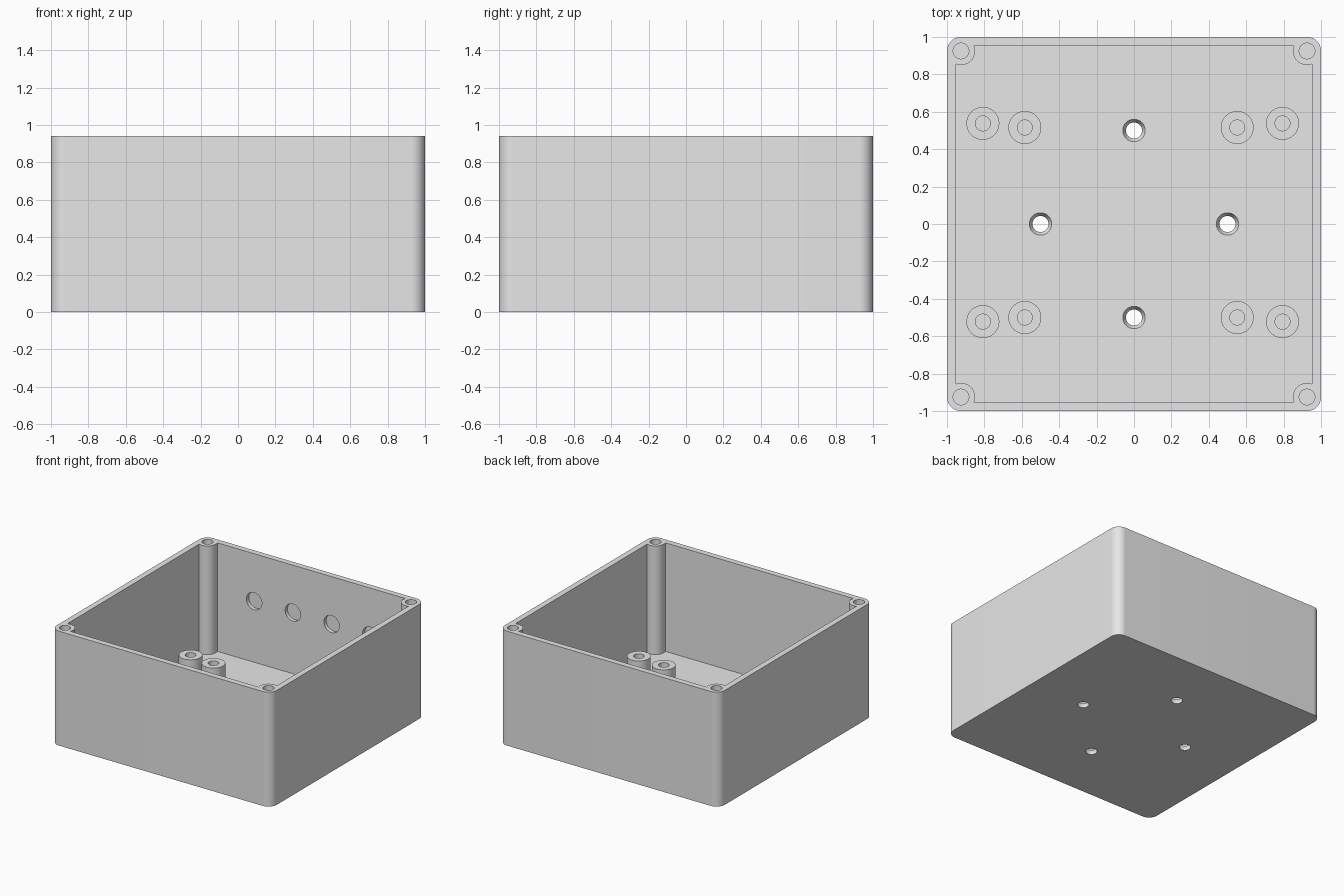
import bpy, bmesh, math
from mathutils import Matrix, Vector

HEIGHT, FLOOR, WALL = 0.94, 0.048, 0.048
POST_R = 0.075
POST_C = 1 - POST_R          # corner post centre, also the corner rounding centre

if "Cube" in bpy.data.objects:
    bpy.data.objects.remove(bpy.data.objects["Cube"], do_unlink=True)

grey = bpy.data.materials.new("light_grey_plastic")
grey.use_nodes = True
grey.diffuse_color = (0.8, 0.8, 0.8, 1)
grey.node_tree.nodes["Principled BSDF"].inputs["Base Color"].default_value = (0.8, 0.8, 0.8, 1)


def make_object(name, bm):
    bmesh.ops.recalc_face_normals(bm, faces=bm.faces)
    mesh = bpy.data.meshes.new(name)
    bm.to_mesh(mesh)
    bm.free()
    mesh.materials.append(grey)
    obj = bpy.data.objects.new(name, mesh)
    bpy.context.collection.objects.link(obj)
    return obj


def activate(obj):
    bpy.ops.object.select_all(action="DESELECT")
    obj.select_set(True)
    bpy.context.view_layer.objects.active = obj


def skin(bm, rings, tube=False):
    """Join rings of points with quads; cap the ends, or loop round for a tube."""
    rings = [[bm.verts.new(p) for p in ring] for ring in rings]
    pairs = list(zip(rings, rings[1:]))
    if tube:
        pairs.append((rings[-1], rings[0]))
    else:
        bm.faces.new(rings[0])
        bm.faces.new(rings[-1])
    for a, b in pairs:
        for i in range(len(a)):
            j = (i + 1) % len(a)
            bm.faces.new((a[i], a[j], b[j], b[i]))


def lathe(bm, profile, matrix, tube=False, sides=48):
    turns = [2 * math.pi * i / sides for i in range(sides)]
    skin(bm, [[matrix @ Vector((r * math.cos(t), r * math.sin(t), z)) for t in turns]
              for r, z in profile], tube)


def corner_prism(start, end, z0, z1, steps=20):
    """Square prism whose four corners follow an arc about the post centres."""
    points = []
    for quarter in range(4):
        turn = Matrix.Rotation(quarter * math.pi / 2, 3, "Z")
        for i in range(steps + 1):
            t = start + (end - start) * i / steps
            points.append(turn @ Vector((POST_C + POST_R * math.cos(t),
                                         POST_C + POST_R * math.sin(t), 0)))
    bm = bmesh.new()
    skin(bm, [[p + Vector((0, 0, z)) for p in points] for z in (z0, z1)])
    return bm


def cut(target, cutter):
    cutter.hide_render = True
    mod = target.modifiers.new("cut", "BOOLEAN")
    mod.operation, mod.solver, mod.object = "DIFFERENCE", "EXACT", cutter
    activate(target)
    bpy.ops.object.modifier_apply(modifier=mod.name)
    bpy.data.objects.remove(cutter, do_unlink=True)


# Rounded box, hollowed so that a round post stays in each corner
box = make_object("enclosure_box", corner_prism(0, math.pi / 2, 0, HEIGHT))
meet = math.acos((POST_R - WALL) / POST_R)
cut(box, make_object("cavity_cutter",
                     corner_prism(-meet, meet - 1.5 * math.pi, FLOOR, HEIGHT + 0.1)))

# Screw holes, countersunk floor holes and blind recesses inside the back wall
holes = bmesh.new()
for sx in (-1, 1):
    for sy in (-1, 1):
        lathe(holes, [(0.042, 0.5), (0.042, HEIGHT + 0.1)],
              Matrix.Translation((sx * POST_C, sy * POST_C, 0)))
for x, y in ((0.5, 0), (-0.5, 0), (0, 0.5), (0, -0.5)):
    lathe(holes, [(0.043, -0.1), (0.043, 0.015), (0.06, FLOOR), (0.06, 0.1)],
          Matrix.Translation((x, y, 0)))
for i in range(4):
    x = -0.52 + 0.352 * i
    lathe(holes, [(0.07, -0.1), (0.07, 0.03)],
          Matrix.Translation((x, 1 - WALL, 0.55)) @ Matrix.Rotation(-math.pi / 2, 4, "X"))
cut(box, make_object("hole_cutter", holes))

# Hollow standoffs on the floor
parts = [box]
for x, back, front in ((-0.808, 0.538, -0.522), (-0.584, 0.516, -0.5),
                       (0.552, 0.516, -0.5), (0.794, 0.538, -0.522)):
    for y in (back, front):
        bm = bmesh.new()
        lathe(bm, [(0.088, FLOOR - 0.01), (0.088, 0.19), (0.04, 0.19), (0.04, FLOOR - 0.01)],
              Matrix.Translation((x, y, 0)), tube=True)
        parts.append(make_object("standoff", bm))

for obj in parts:
    activate(obj)
    bpy.ops.object.shade_smooth_by_angle(angle=math.radians(25))
